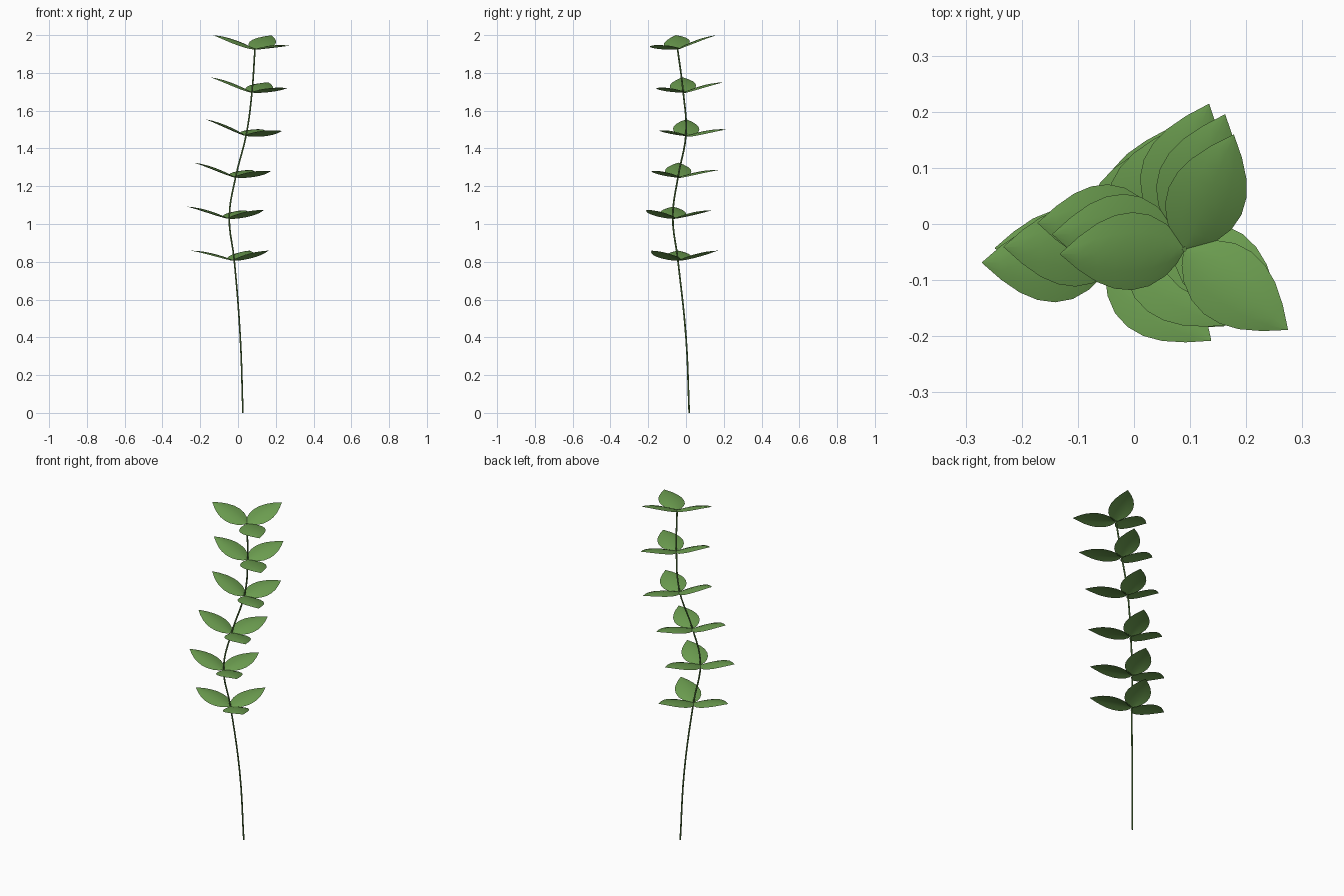
import bpy, bmesh, math
from mathutils import Vector, Matrix

cube = bpy.data.objects.get("Cube")
if cube:
    bpy.data.objects.remove(cube, do_unlink=True)


def material(name, color):
    m = bpy.data.materials.new(name)
    m.use_nodes = True
    m.diffuse_color = color
    m.node_tree.nodes["Principled BSDF"].inputs["Base Color"].default_value = color
    return m


leaf_green = material("leaf green", (0.15, 0.34, 0.08, 1))
stem_green = material("stem green", (0.11, 0.24, 0.06, 1))

# Stem: a thin tube that sways through a few points
path = [(0.026, 0.017, 0), (0.012, 0, 0.4), (-0.02, -0.043, 0.81),
        (-0.046, -0.07, 1.04), (-0.012, -0.042, 1.25), (0.045, 0, 1.48),
        (0.074, -0.015, 1.7), (0.09, -0.045, 1.93)]
curve = bpy.data.curves.new("stem", "CURVE")
curve.dimensions = "3D"
curve.bevel_depth = 0.0045
curve.bevel_resolution = 1
curve.resolution_u = 5
curve.use_fill_caps = True
spline = curve.splines.new("BEZIER")
spline.bezier_points.add(len(path) - 1)
for p, co in zip(spline.bezier_points, path):
    p.co = co
    p.handle_left_type = p.handle_right_type = "AUTO"
stem = bpy.data.objects.new("stem", curve)
bpy.context.collection.objects.link(stem)
curve.materials.append(stem_green)
bpy.context.view_layer.objects.active = stem
stem.select_set(True)
bpy.ops.object.convert(target="MESH")
bpy.ops.object.shade_smooth()
stem.select_set(False)

# Leaf blade: pointed oval along +x, arching outward, its edges drooping slightly
LENGTH, RISE, DROOP = 0.228, 0.053, 0.012
outline = [(0, 0.003), (0.06, 0.026), (0.15, 0.047), (0.28, 0.064), (0.42, 0.07),
           (0.56, 0.066), (0.7, 0.053), (0.85, 0.03), (1, 0.0005)]
bm = bmesh.new()
rows = []
for t, half in outline:
    row = []
    for s in (-1, -0.5, 0, 0.5, 1):
        z = RISE * (1 - (1 - t) ** 1.8) - DROOP * s * s * half / 0.07
        row.append(bm.verts.new((t * LENGTH, s * half, z)))
    rows.append(row)
for a, b in zip(rows, rows[1:]):
    for i in range(4):
        bm.faces.new((a[i], b[i], b[i + 1], a[i + 1])).smooth = True
blade = bpy.data.meshes.new("leaf")
bm.to_mesh(blade)
bm.free()
blade.materials.append(leaf_green)

# Whorls of three leaves: base position and lean of each whorl
whorls = [((-0.02, -0.043, 0.806), (0, 0)),
          ((-0.046, -0.07, 1.028), (0.05, 0.02)),
          ((-0.012, -0.042, 1.246), (0.115, 0.02)),
          ((0.045, 0, 1.466), (0.16, 0.025)),
          ((0.074, -0.015, 1.696), (0.125, -0.05)),
          ((0.09, -0.045, 1.926), (0.095, -0.135))]
sides = {"right": 180, "back": 69, "left": -37.5}
for n, (base, lean) in enumerate(whorls, 1):
    tilt = Vector((0, 0, 1)).rotation_difference(Vector((*lean, 1)))
    for side, angle in sides.items():
        leaf = bpy.data.objects.new(f"{side}_leaf_{n}", blade)
        bpy.context.collection.objects.link(leaf)
        leaf.matrix_world = (Matrix.Translation(base) @ tilt.to_matrix().to_4x4()
                             @ Matrix.Rotation(math.radians(angle), 4, "Z"))
